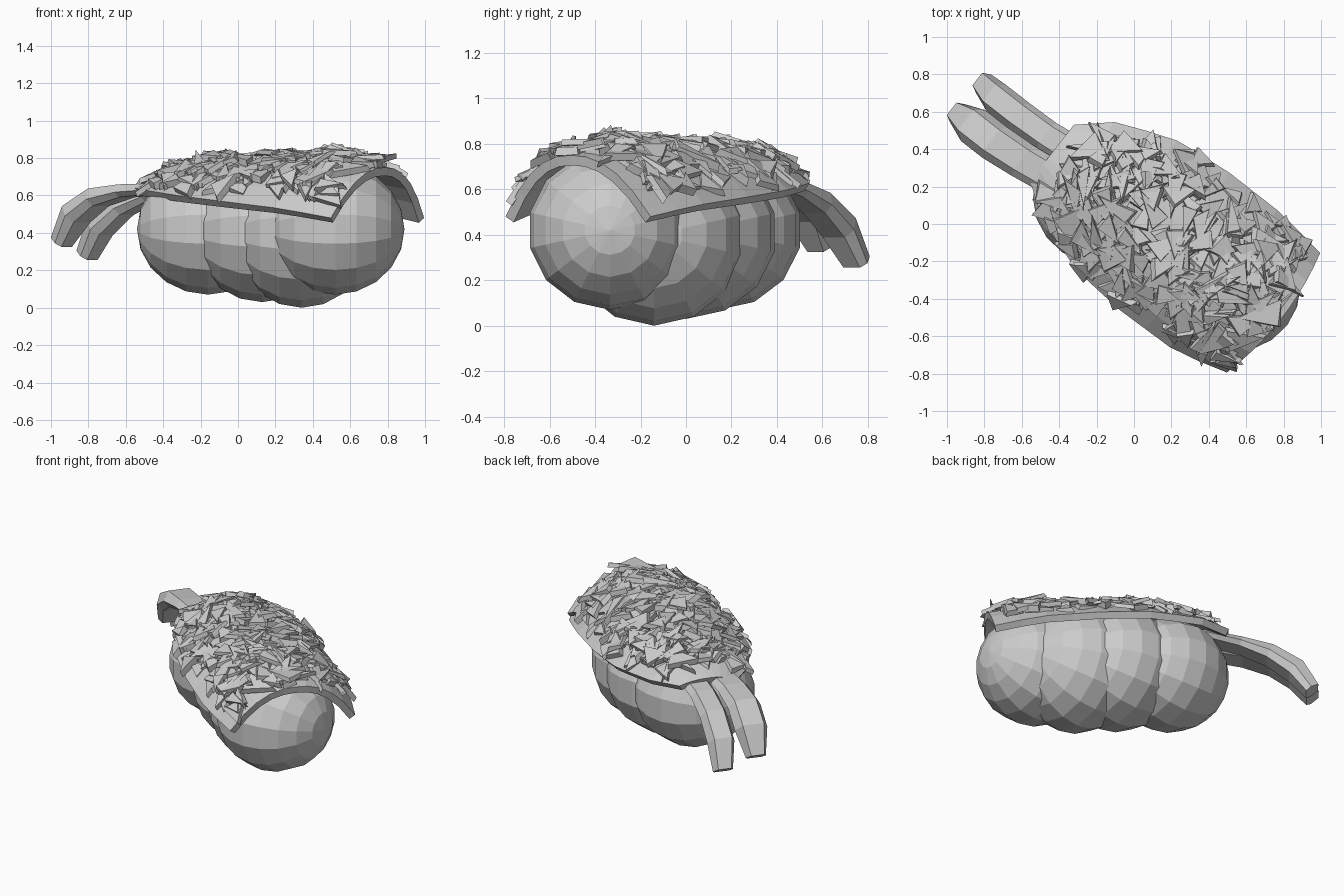
import bpy, bmesh, math, random
from mathutils import Vector, Matrix

if "Cube" in bpy.data.objects:
    bpy.data.objects.remove(bpy.data.objects["Cube"])

random.seed(7)
ANG = math.radians(-38)
U = Vector((math.cos(ANG), math.sin(ANG), 0))
V = Vector((-U.y, U.x, 0))
Z = Vector((0, 0, 1))


def finish(name, bm):
    bmesh.ops.recalc_face_normals(bm, faces=bm.faces)
    me = bpy.data.meshes.new(name)
    bm.to_mesh(me)
    bm.free()
    ob = bpy.data.objects.new(name, me)
    bpy.context.collection.objects.link(ob)
    return ob


# Rounded overlapping body lobes, poles along x: centre, radii
lobes = [((0.52, -0.335, 0.42), (0.37, 0.36, 0.35)),
         ((0.34, -0.14, 0.40), (0.38, 0.40, 0.40)),
         ((0.13, 0.00, 0.41), (0.38, 0.40, 0.38)),
         ((-0.16, 0.14, 0.42), (0.38, 0.37, 0.35))]
for i, (c, r) in enumerate(lobes):
    bm = bmesh.new()
    bmesh.ops.create_uvsphere(bm, u_segments=14, v_segments=10, radius=1)
    m = (Matrix.Translation(c) @ Matrix.Diagonal((*r, 1))
         @ Matrix.Rotation(math.pi / 2, 4, 'Y') @ Matrix.Rotation(math.pi / 14, 4, 'Z'))
    bmesh.ops.transform(bm, matrix=m, verts=bm.verts)
    finish(f"body_lobe_{i + 1}", bm)

# Draped topping: u, left v, right v, edge z, crown z
stations = [(-0.58, -0.16, 0.22, 0.64, 0.67), (-0.43, -0.27, 0.36, 0.63, 0.73),
            (-0.12, -0.38, 0.49, 0.60, 0.78), (0.20, -0.41, 0.53, 0.57, 0.79),
            (0.60, -0.40, 0.53, 0.53, 0.80), (0.88, -0.32, 0.49, 0.48, 0.75)]


def drape(u, t):
    u = min(max(u, stations[0][0]), stations[-1][0])
    for a, b in zip(stations, stations[1:]):
        if u <= b[0]:
            k = (u - a[0]) / (b[0] - a[0])
            l, r, e, c = [a[j] + (b[j] - a[j]) * k for j in range(1, 5)]
            break
    v = (l + r) / 2 + (r - l) / 2 * t
    bow = 0.06 * max(0, u) * (1 - t * t)
    return U * (u + bow) + V * v + Z * (e + (c - e) * (1 - abs(t) ** 2.3))


bm = bmesh.new()
NU, NV = 9, 10
grid = [[bm.verts.new(drape(-0.58 + 1.46 * i / NU, -1 + 2 * j / NV))
         for j in range(NV + 1)] for i in range(NU + 1)]
for i in range(NU):
    for j in range(NV):
        bm.faces.new((grid[i][j], grid[i + 1][j], grid[i + 1][j + 1], grid[i][j + 1]))
top = finish("draped_topping", bm)
mod = top.modifiers.new("thickness", 'SOLIDIFY')
mod.thickness = 0.045
mod.offset = -1

# Flaky crumbs: broad thin random wedges lying along the topping
bm = bmesh.new()
for n in range(270):
    u, t = random.uniform(-0.44, 0.83), random.uniform(-0.9, 0.9)
    p = drape(u, t)
    du = (drape(u + 0.03, t) - drape(u - 0.03, t)).normalized()
    dv = (drape(u, t + 0.05) - drape(u, t - 0.05)).normalized()
    nrm = du.cross(dv).normalized()
    a = random.uniform(0, math.tau)
    x = (du * math.cos(a) + dv * math.sin(a) + nrm * random.uniform(-0.25, 0.25)).normalized()
    y = (nrm + du * random.uniform(-0.3, 0.3)).cross(x).normalized()
    L, W, T = random.uniform(0.08, 0.15), random.uniform(0.04, 0.08), random.uniform(0.01, 0.02)
    if abs(t) > 0.7:
        L *= 0.7
    p = p + nrm * random.uniform(0.0, 0.04)
    up = x.cross(y)
    tri = [x * L, -x * L * 0.7 + y * W, -x * L * random.uniform(0.3, 1) - y * W]
    lo = [bm.verts.new(p + q - up * T) for q in tri]
    hi = [bm.verts.new(p + q * random.uniform(0.75, 1) + up * T) for q in tri]
    bm.faces.new(lo)
    bm.faces.new(hi)
    for k in range(3):
        m = (k + 1) % 3
        bm.faces.new((lo[k], lo[m], hi[m], hi[k]))
finish("flaky_crumbs", bm)


# Tail fins: broad bevelled section swept along a drooping path (u, z, v min, v max, thickness)
def fin(name, path):
    bm = bmesh.new()
    pts = [U * u + V * ((a + b) / 2) + Z * z for u, z, a, b, h in path]
    rings = []
    for i, p in enumerate(pts):
        d = (pts[min(i + 1, len(pts) - 1)] - pts[max(i - 1, 0)]).normalized()
        up = V.cross(d).normalized()
        w, h = (path[i][3] - path[i][2]) / 2, path[i][4] / 2
        rings.append([bm.verts.new(p + V * w * a + up * h * b) for a, b in
                      ((1, -0.2), (0.65, 1), (-0.65, 1), (-1, -0.2), (-0.7, -1), (0.7, -1))])
    for r, s in zip(rings, rings[1:]):
        for k in range(6):
            m = (k + 1) % 6
            bm.faces.new((r[k], r[m], s[m], s[k]))
    bm.faces.new(rings[0])
    bm.faces.new(rings[-1])
    finish(name, bm)


fin("tail_fin_left", [(-0.42, 0.64, -0.16, 0.03, 0.05), (-0.68, 0.625, -0.20, 0.0, 0.07),
                      (-0.86, 0.59, -0.22, -0.01, 0.10), (-1.01, 0.50, -0.22, -0.01, 0.12),
                      (-1.11, 0.35, -0.18, -0.05, 0.09)])
fin("tail_fin_right", [(-0.42, 0.64, 0.02, 0.20, 0.05), (-0.66, 0.60, 0.0, 0.17, 0.07),
                       (-0.84, 0.54, -0.01, 0.165, 0.10), (-1.00, 0.43, -0.01, 0.165, 0.12),
                       (-1.10, 0.28, 0.03, 0.16, 0.09)])
